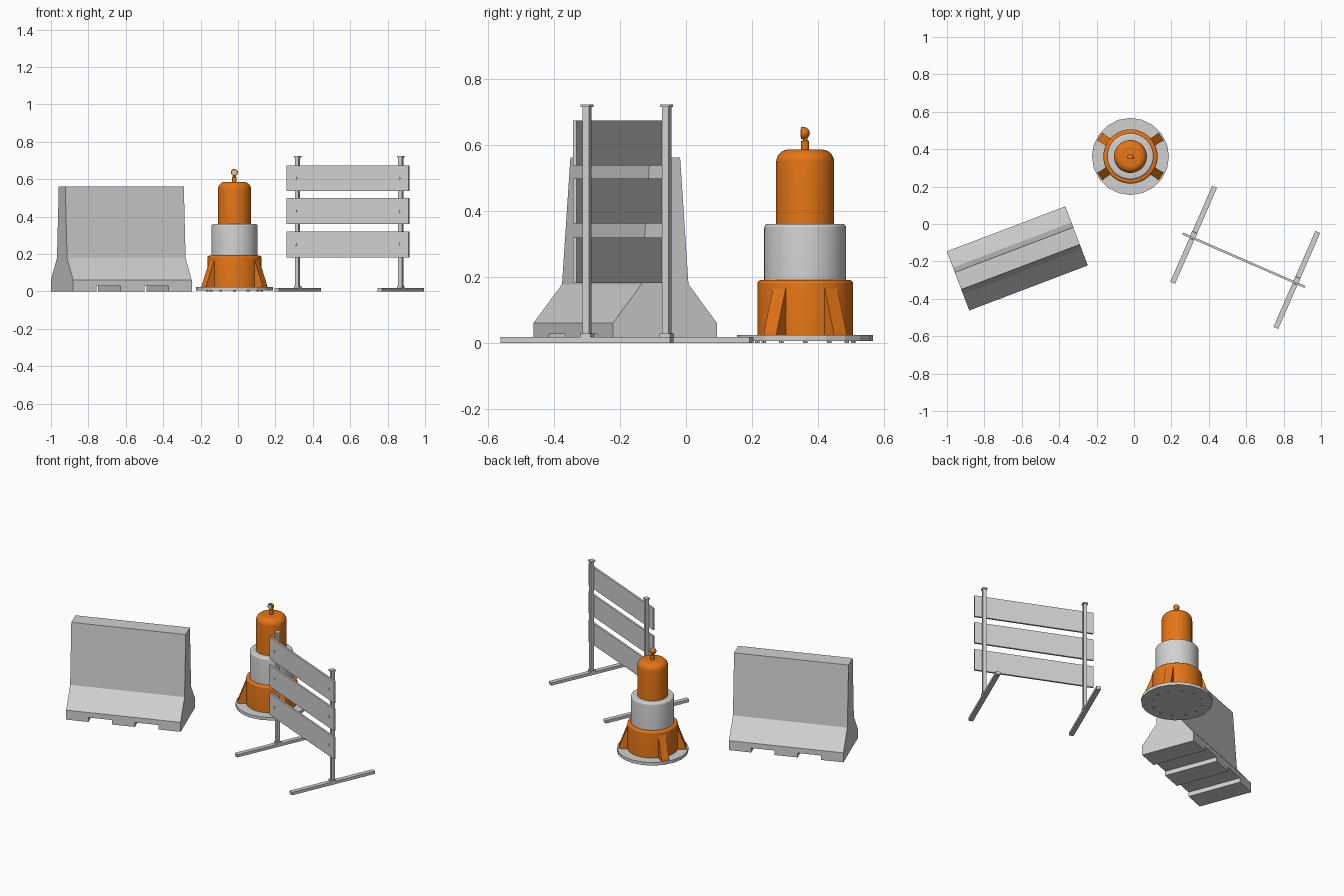
import bpy, bmesh, math
from mathutils import Matrix, Vector

if "Cube" in bpy.data.objects:
    bpy.data.objects.remove(bpy.data.objects["Cube"])


def material(name, rgb):
    m = bpy.data.materials.new(name)
    m.diffuse_color = (*rgb, 1)
    m.use_nodes = True
    m.node_tree.nodes["Principled BSDF"].inputs["Base Color"].default_value = m.diffuse_color
    return m


GREY = material("light grey", (0.64, 0.64, 0.64))
ORANGE = material("safety orange", (0.78, 0.18, 0.008))


def finish(name, bm, mat, matrix=Matrix(), smooth=False):
    bmesh.ops.recalc_face_normals(bm, faces=bm.faces)
    me = bpy.data.meshes.new(name)
    bm.to_mesh(me)
    bm.free()
    me.materials.append(mat)
    ob = bpy.data.objects.new(name, me)
    bpy.context.collection.objects.link(ob)
    ob.matrix_world = matrix
    if smooth:
        bpy.ops.object.select_all(action='DESELECT')
        ob.select_set(True)
        bpy.context.view_layer.objects.active = ob
        bpy.ops.object.shade_smooth_by_angle(angle=math.radians(35))
    return ob


def prism(name, pts, depth, mat, matrix):
    """Extrude an outline in local YZ along local X, centred."""
    bm = bmesh.new()
    ends = [[bm.verts.new((s * depth / 2, y, z)) for y, z in pts] for s in (-1, 1)]
    for e in ends:
        bm.faces.new(e)
    n = len(pts)
    for i in range(n):
        j = (i + 1) % n
        bm.faces.new((ends[0][i], ends[0][j], ends[1][j], ends[1][i]))
    return finish(name, bm, mat, matrix)


def box(name, centre, size, mat, matrix):
    bm = bmesh.new()
    bmesh.ops.create_cube(bm, size=1, matrix=Matrix.Translation(centre) @ Matrix.Diagonal((*size, 1)))
    return finish(name, bm, mat, matrix)


def lathe(name, profile, mat, matrix, sides=48, smooth=True):
    """Revolve (radius, z) points about local Z and cap both ends."""
    bm = bmesh.new()
    rings = []
    for r, z in profile:
        rings.append([bm.verts.new((r * math.cos(2 * math.pi * k / sides),
                                    r * math.sin(2 * math.pi * k / sides), z)) for k in range(sides)])
    for a, b in zip(rings, rings[1:]):
        for k in range(sides):
            j = (k + 1) % sides
            bm.faces.new((a[k], a[j], b[j], b[k]))
    bm.faces.new(rings[0])
    bm.faces.new(rings[-1])
    return finish(name, bm, mat, matrix, smooth)


def rounded_top(radius, z0, z1, bevel, steps=6):
    arc = [(radius - bevel + bevel * math.cos(t), z1 - bevel + bevel * math.sin(t))
           for t in [math.pi / 2 * i / steps for i in range(steps + 1)]]
    return [(radius, z0)] + arc


def place(x, y, degrees):
    return Matrix.Translation((x, y, 0)) @ Matrix.Rotation(math.radians(degrees), 4, 'Z')


# Concrete barrier: one profile, solid above three footings with two drain channels
bar = place(-0.624, -0.184, 20.8)
L, SLOT = 0.678, 0.028
half = [(0.169, SLOT), (0.169, 0.06), (0.076, 0.178), (0.049, 0.562)]
prism("barrier_body", half + [(-y, z) for y, z in reversed(half)], L, GREY, bar)
for x0, x1 in ((-L / 2, -0.207), (-0.068, 0.068), (0.207, L / 2)):
    box("barrier_footing", ((x0 + x1) / 2, 0, SLOT / 2), (x1 - x0, 0.338, SLOT), GREY, bar)

# Channelizer drum: base plate, three stacked sections
drum = place(-0.019, 0.361, 0)
lathe("drum_base_plate", [(0.206, 0.006), (0.206, 0.025)], GREY, drum, sides=20, smooth=False)
for k in range(12):
    a = 2 * math.pi * k / 12
    lathe("base_foot", [(0.007, 0), (0.007, 0.008)], GREY,
          drum @ Matrix.Translation((0.145 * math.cos(a), 0.145 * math.sin(a), 0)), sides=8)
lathe("drum_lower", rounded_top(0.145, 0.024, 0.191, 0.012), ORANGE, drum)
lathe("drum_band", rounded_top(0.124, 0.188, 0.361, 0.012), GREY, drum)
lathe("drum_upper", rounded_top(0.088, 0.358, 0.586, 0.038, 8), ORANGE, drum)

# Diagonal buttress fins around the lower section
for a in (33, 147, 213, 327):
    prism("drum_fin", [(0.12, 0.024), (0.195, 0.024), (0.193, 0.035), (0.143, 0.168), (0.12, 0.168)],
          0.046, ORANGE, drum @ Matrix.Rotation(math.radians(a - 90), 4, 'Z'))

# Top stem and half-dome lamp whose flat side faces the front
lathe("lamp_stem", [(0.012, 0.58), (0.012, 0.612), (0.007, 0.614), (0.007, 0.625)], ORANGE, drum, sides=16)
lamp = drum @ Matrix.Translation((0, -0.008, 0.636)) @ Matrix.Rotation(-math.pi / 2, 4, 'X')
dome = [(0.018, -0.004)] + [(0.019 * math.cos(t), 0.022 * math.sin(t))
                            for t in [1.5 * i / 6 for i in range(7)]]
lathe("lamp_dome", dome, ORANGE, lamp, sides=20)
lathe("lamp_lens", [(0.012, -0.006), (0.012, -0.003)], GREY, lamp, sides=20)

# Folding-style barricade: local X runs along the boards, local -Y is the front
fence = place(0.588, -0.194, -23.6)
PY = 0.0165
for z in (0.606, 0.430, 0.251):
    box("barricade_board", (0, 0, z), (0.712, 0.012, 0.137), GREY, fence)
for s in (-1, 1):
    x = s * 0.301
    box("barricade_foot", (x, PY, 0.009), (0.028, 0.56, 0.018), GREY, fence)
    box("post_collar", (x, PY, 0.023), (0.030, 0.034, 0.012), GREY, fence)
    box("barricade_post", (x, PY, 0.365), (0.021, 0.021, 0.702), GREY, fence)
    box("post_cap", (x, PY, 0.719), (0.030, 0.030, 0.008), GREY, fence)
    for z in (0.606, 0.430, 0.251):
        lathe("board_bolt", [(0.007, 0.004), (0.007, 0.010)], GREY,
              fence @ Matrix.Translation((x, 0, z)) @ Matrix.Rotation(math.pi / 2, 4, 'X'), sides=8)
